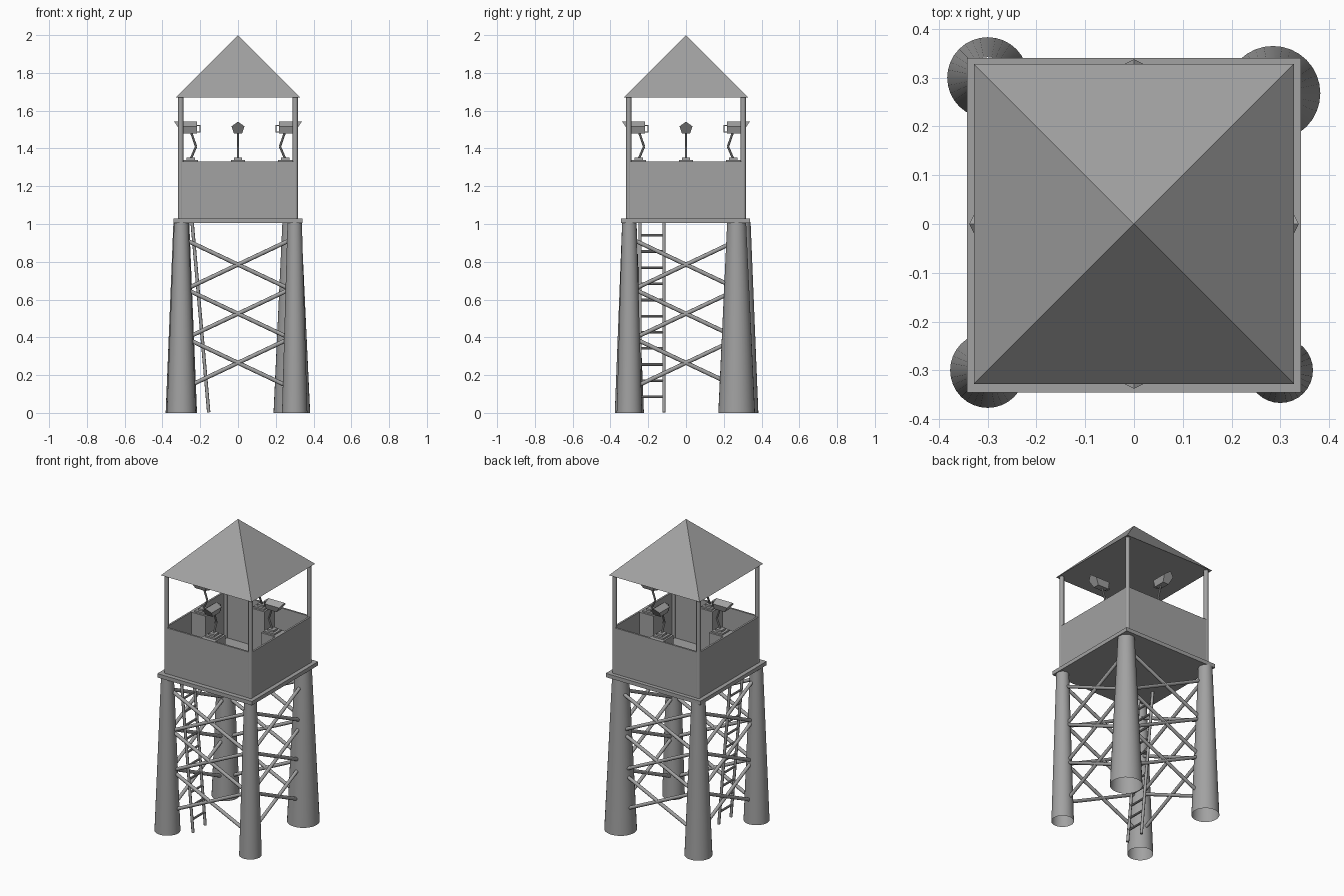
import bpy, math
from mathutils import Vector, Matrix

cube = bpy.data.objects.get("Cube")
if cube:
    bpy.data.objects.remove(cube, do_unlink=True)

mat = bpy.data.materials.new("weathered grey")
mat.use_nodes = True
grey = (0.36, 0.36, 0.36, 1)
mat.diffuse_color = grey
mat.node_tree.nodes["Principled BSDF"].inputs["Base Color"].default_value = grey


def mesh(name, verts, faces):
    me = bpy.data.meshes.new(name)
    me.from_pydata(verts, [], faces)
    me.materials.append(mat)
    ob = bpy.data.objects.new(name, me)
    bpy.context.collection.objects.link(ob)
    return ob


def finish(name):
    ob = bpy.context.object
    ob.name = name
    ob.data.materials.append(mat)
    return ob


def box(name, lo, hi):
    lo, hi = Vector(lo), Vector(hi)
    bpy.ops.mesh.primitive_cube_add(size=1, location=(lo + hi) / 2)
    ob = finish(name)
    ob.data.transform(Matrix.Diagonal((*(hi - lo), 1)))
    return ob


def rod(name, a, b, r, sides=10):
    a, b = Vector(a), Vector(b)
    bpy.ops.mesh.primitive_cylinder_add(vertices=sides, radius=r, depth=(b - a).length,
                                        location=(a + b) / 2)
    ob = finish(name)
    ob.rotation_euler = (b - a).to_track_quat('Z', 'Y').to_euler()
    bpy.ops.object.shade_smooth_by_angle(angle=math.radians(40))
    return ob


# Tapered legs, each of a different thickness, open underneath
for name, x, y, r0, r1 in (("front_right_leg", -0.3, -0.3, 0.077, 0.038),
                           ("front_left_leg", 0.3, -0.3, 0.067, 0.038),
                           ("back_right_leg", -0.3, 0.3, 0.083, 0.042),
                           ("back_left_leg", 0.285, 0.268, 0.097, 0.05)):
    bpy.ops.mesh.primitive_cone_add(vertices=32, radius1=r0, radius2=r1, depth=1.01,
                                    end_fill_type='NOTHING', location=(x, y, 0.505))
    finish(name)
    bpy.ops.object.shade_smooth_by_angle(angle=math.radians(40))

# Everything that repeats on the four sides is built once and turned
for i, side in enumerate(("front", "left", "back", "right")):
    turn = Matrix.Rotation(i * math.pi / 2, 4, 'Z')

    # Three crossed braces
    for level, z in enumerate((0.265, 0.525, 0.785)):
        for s in (-1, 1):
            rod(f"{side}_brace_{level}", turn @ Vector((-0.265, -0.29, z - s * 0.125)),
                turn @ Vector((0.265, -0.29, z + s * 0.125)), 0.011)

    parts = [box(f"{side}_wall", (-0.31, -0.315, 1.03), (0.31, -0.303, 1.33)),
             box(f"{side}_pedestal", (-0.05, -0.303, 1.03), (0.05, -0.2, 1.33)),
             box(f"{side}_lamp_base", (-0.038, -0.288, 1.33), (0.038, -0.212, 1.34)),
             box(f"{side}_lamp_foot", (-0.022, -0.272, 1.34), (0.022, -0.228, 1.352)),
             rod(f"{side}_lamp_lower_arm", (0, -0.25, 1.345), (0, -0.222, 1.41), 0.006, 8),
             rod(f"{side}_lamp_upper_arm", (0, -0.222, 1.41), (0, -0.25, 1.49), 0.006, 8)]

    # Five-sided lamp head: ridge on top, front end cut at a slant
    section = [(0, 1.542), (-0.034, 1.517), (-0.021, 1.478), (0.021, 1.478), (0.034, 1.517)]
    front = [(x, -0.338 + 0.7 * (1.542 - z), z) for x, z in section]
    rear = [(x, -0.218, z) for x, z in section]
    sides = [(k, (k + 1) % 5, (k + 1) % 5 + 5, k + 5) for k in range(5)]
    parts.append(mesh(f"{side}_lamp_head", front + rear,
                      sides + [(4, 3, 2, 1, 0), (5, 6, 7, 8, 9)]))

    # Handle loop behind the head
    for s in (-1, 1):
        zc = 1.505 + s * 0.017
        parts.append(box(f"{side}_lamp_handle_arm", (-0.018, -0.22, zc - 0.003),
                         (0.018, -0.2, zc + 0.003)))
    parts.append(box(f"{side}_lamp_handle_grip", (-0.018, -0.205, 1.485), (0.018, -0.199, 1.525)))
    for ob in parts:
        ob.matrix_world = turn @ ob.matrix_basis

    # Corner post up to the roof
    rod(f"{side}_corner_post", turn @ Vector((-0.303, -0.303, 1.03)),
        turn @ Vector((-0.303, -0.303, 1.68)), 0.014, 12)

# Platform
box("platform", (-0.342, -0.345, 1.005), (0.342, 0.34, 1.03))

# Pyramid roof
e = 0.328
mesh("roof", [(-e, -e, 1.67), (e, -e, 1.67), (e, e, 1.67), (-e, e, 1.67), (0, 0, 2)],
     [(3, 2, 1, 0), (0, 1, 4), (1, 2, 4), (2, 3, 4), (3, 0, 4)])

# Leaning ladder
for y in (-0.243, -0.117):
    rod("ladder_rail", (-0.155, y, 0.003), (-0.243, y, 1.01), 0.009)
for k in range(11):
    z = 0.085 + k * 0.0855
    x = -0.155 - 0.088 * z
    rod("ladder_rung", (x, -0.243, z), (x, -0.117, z), 0.007, 8)
